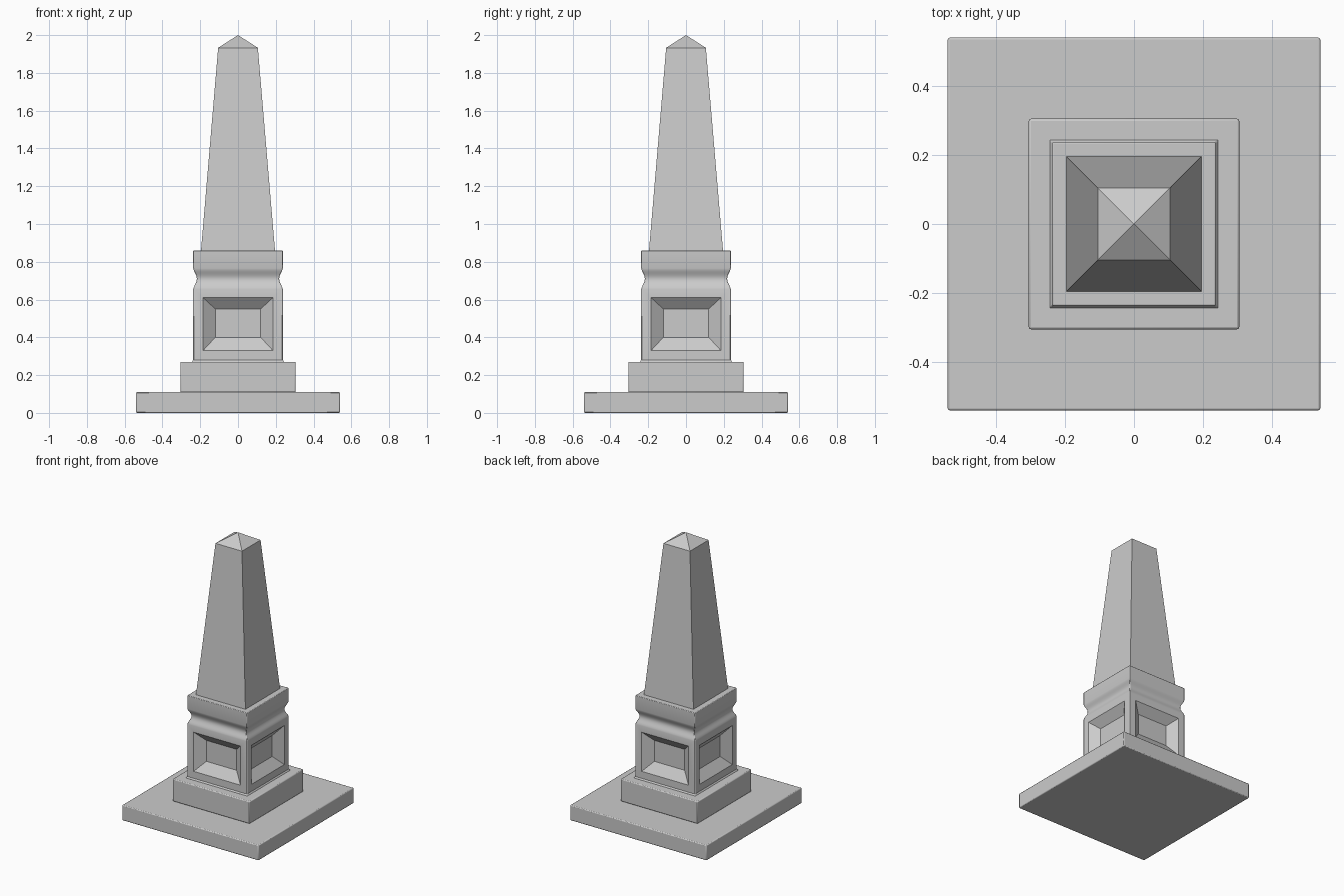
import bpy, bmesh, math
from mathutils import Vector

if "Cube" in bpy.data.objects:
    bpy.data.objects.remove(bpy.data.objects["Cube"])


def square_loft(profile):
    """Square rings from (half width, z) pairs; a zero width makes an apex."""
    bm = bmesh.new()
    rings, sides = [], []
    for h, z in profile:
        if h == 0:
            rings.append([bm.verts.new((0, 0, z))] * 4)
        else:
            rings.append([bm.verts.new((sx * h, sy * h, z))
                          for sx, sy in ((-1, -1), (1, -1), (1, 1), (-1, 1))])
    for a, b in zip(rings, rings[1:]):
        band = []
        for i in range(4):
            j = (i + 1) % 4
            corners = list(dict.fromkeys([a[i], a[j], b[j], b[i]]))
            band.append(bm.faces.new(corners))
        sides.append(band)
    bm.faces.new(rings[0][::-1])
    if profile[-1][0]:
        bm.faces.new(rings[-1])
    return bm, sides


def finish(name, bm, bevel=0.0):
    bmesh.ops.recalc_face_normals(bm, faces=bm.faces[:])
    mesh = bpy.data.meshes.new(name)
    bm.to_mesh(mesh)
    bm.free()
    ob = bpy.data.objects.new(name, mesh)
    bpy.context.collection.objects.link(ob)
    if bevel:
        mod = ob.modifiers.new("soft_edges", 'BEVEL')
        mod.width = bevel
        mod.segments = 2
        mod.limit_method = 'ANGLE'
        mod.angle_limit = math.radians(60)
    bpy.ops.object.select_all(action='DESELECT')
    ob.select_set(True)
    bpy.context.view_layer.objects.active = ob
    bpy.ops.object.shade_smooth_by_angle(angle=math.radians(30))
    return ob


def inset_to(bm, face, half, z0, z1, depth):
    """Inset a side face to a given rectangle, pushed in by depth."""
    n = face.normal.copy()
    t = Vector((0, 0, 1)).cross(n)
    mid = (z0 + z1) / 2
    bmesh.ops.inset_individual(bm, faces=[face], thickness=0.03)
    for v in face.verts:
        out = n * (v.co.dot(n) - depth)
        side = t * math.copysign(half, v.co.dot(t))
        v.co = out + side + Vector((0, 0, z0 if v.co.z < mid else z1))


# Ground slab and plinth
finish("base_slab", square_loft([(0.54, 0), (0.54, 0.11)])[0], 0.006)
finish("plinth", square_loft([(0.305, 0.11), (0.305, 0.27)])[0], 0.006)

# Pedestal: flared foot, panelled die, concave neck, cap band
neck = []
for i in range(13):
    u = i / 12
    neck.append((0.237 - 0.019 * math.sin(math.pi * u) ** 1.5, 0.655 + 0.11 * u))
bm, sides = square_loft([(0.246, 0.268), (0.237, 0.28)] + neck + [(0.237, 0.86)])
bm.normal_update()
for face in sides[1]:
    inset_to(bm, face, 0.185, 0.33, 0.61, 0)
    inset_to(bm, face, 0.12, 0.40, 0.55, 0.05)
finish("pedestal", bm, 0.004)

# Tapered shaft with pyramid tip
finish("shaft", square_loft([(0.196, 0.858), (0.105, 1.933), (0, 2.0)])[0])
